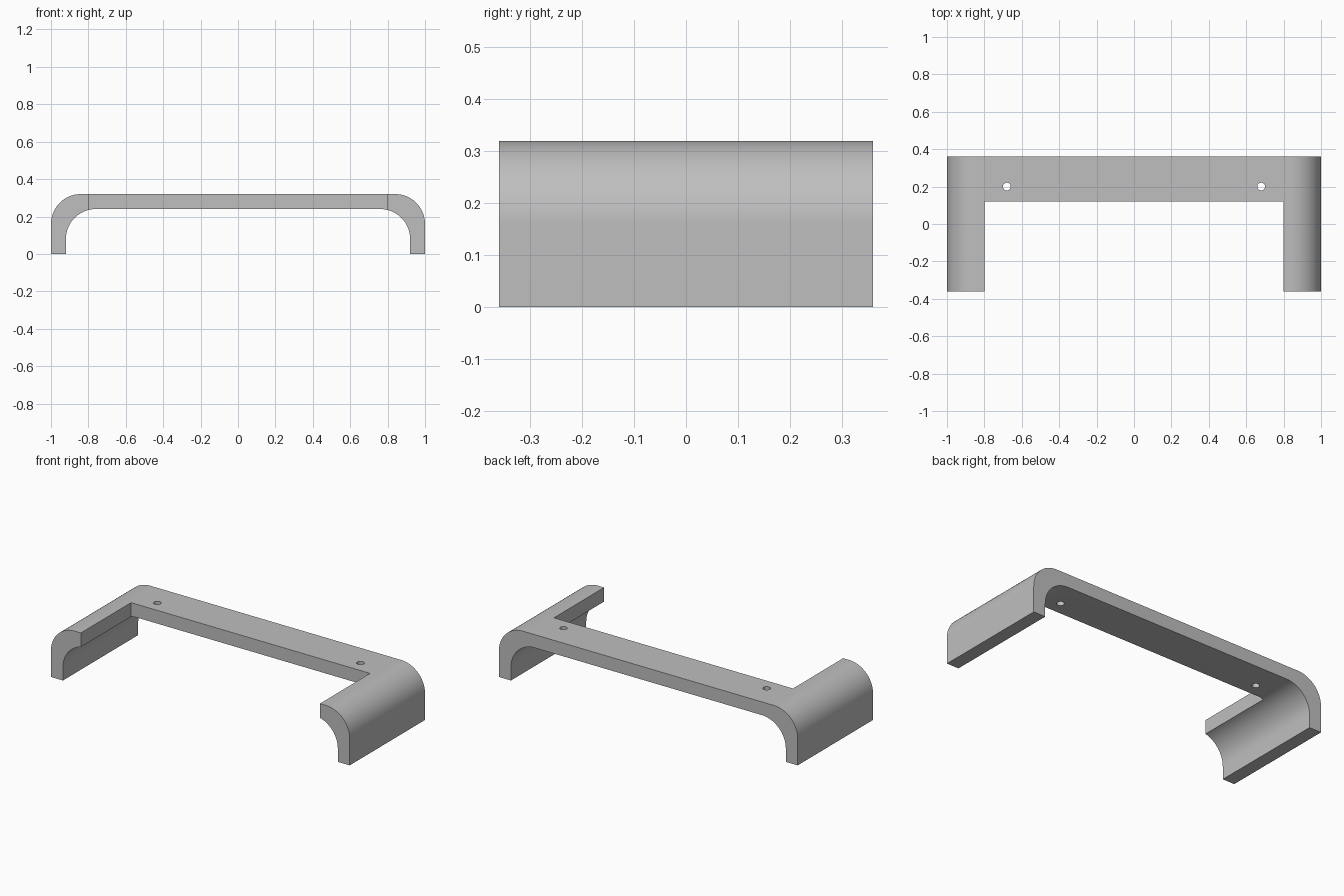
import bpy
import bmesh
from math import cos, sin, pi, radians

default = bpy.data.objects.get("Cube")
if default:
    bpy.data.objects.remove(default, do_unlink=True)

grey = bpy.data.materials.new("plain grey")
grey.use_nodes = True
colour = (0.52, 0.52, 0.52, 1)
grey.diffuse_color = colour
grey.node_tree.nodes["Principled BSDF"].inputs["Base Color"].default_value = colour

HALF_W, HALF_D, HEIGHT, WALL, RADIUS = 1.0, 0.36, 0.32, 0.08, 0.16
STEPS = 24


def arch(half_w, height):
    """Arch outline from the right foot over to the left foot."""
    right = [(half_w, 0)]
    for i in range(STEPS + 1):
        a = pi / 2 * i / STEPS
        right.append((half_w - RADIUS + RADIUS * cos(a),
                      height - RADIUS + RADIUS * sin(a)))
    return right + [(-x, z) for x, z in reversed(right)]


def add_object(name, bm):
    bmesh.ops.recalc_face_normals(bm, faces=bm.faces)
    mesh = bpy.data.meshes.new(name)
    bm.to_mesh(mesh)
    bm.free()
    mesh.materials.append(grey)
    obj = bpy.data.objects.new(name, mesh)
    bpy.context.collection.objects.link(obj)
    return obj


def cut(target, cutter):
    """Subtract the cutter from the target and discard it."""
    bpy.context.view_layer.objects.active = target
    mod = target.modifiers.new("cut", "BOOLEAN")
    mod.operation = "DIFFERENCE"
    mod.solver = "EXACT"
    mod.object = cutter
    bpy.ops.object.modifier_apply(modifier=mod.name)
    bpy.data.objects.remove(cutter, do_unlink=True)


# Rounded bracket: the arch profile extruded front to back
bm = bmesh.new()
outline = arch(HALF_W, HEIGHT) + arch(HALF_W - WALL, HEIGHT - WALL)[::-1]
face = bm.faces.new([bm.verts.new((x, -HALF_D, z)) for x, z in outline])
ext = bmesh.ops.extrude_face_region(bm, geom=[face])
verts = [g for g in ext["geom"] if isinstance(g, bmesh.types.BMVert)]
bmesh.ops.translate(bm, verts=verts, vec=(0, 2 * HALF_D, 0))
bracket = add_object("bracket", bm)

# Front opening between the two side arms
bm = bmesh.new()
bmesh.ops.create_cube(bm, size=1)
bmesh.ops.scale(bm, verts=bm.verts, vec=(1.6, 1, 1))
bmesh.ops.translate(bm, verts=bm.verts, vec=(0, 0.12 - 0.5, 0.2))
cut(bracket, add_object("opening_cutter", bm))

# Screw holes through the back bar
for side in (-1, 1):
    bm = bmesh.new()
    bmesh.ops.create_cone(bm, cap_ends=True, segments=32,
                          radius1=0.021, radius2=0.021, depth=0.4)
    bmesh.ops.translate(bm, verts=bm.verts, vec=(side * 0.68, 0.2, HEIGHT - WALL / 2))
    cut(bracket, add_object("hole_cutter", bm))

# Smooth bends with sharp edges
bpy.ops.object.select_all(action="DESELECT")
bracket.select_set(True)
bpy.context.view_layer.objects.active = bracket
bpy.ops.object.shade_smooth_by_angle(angle=radians(30))
